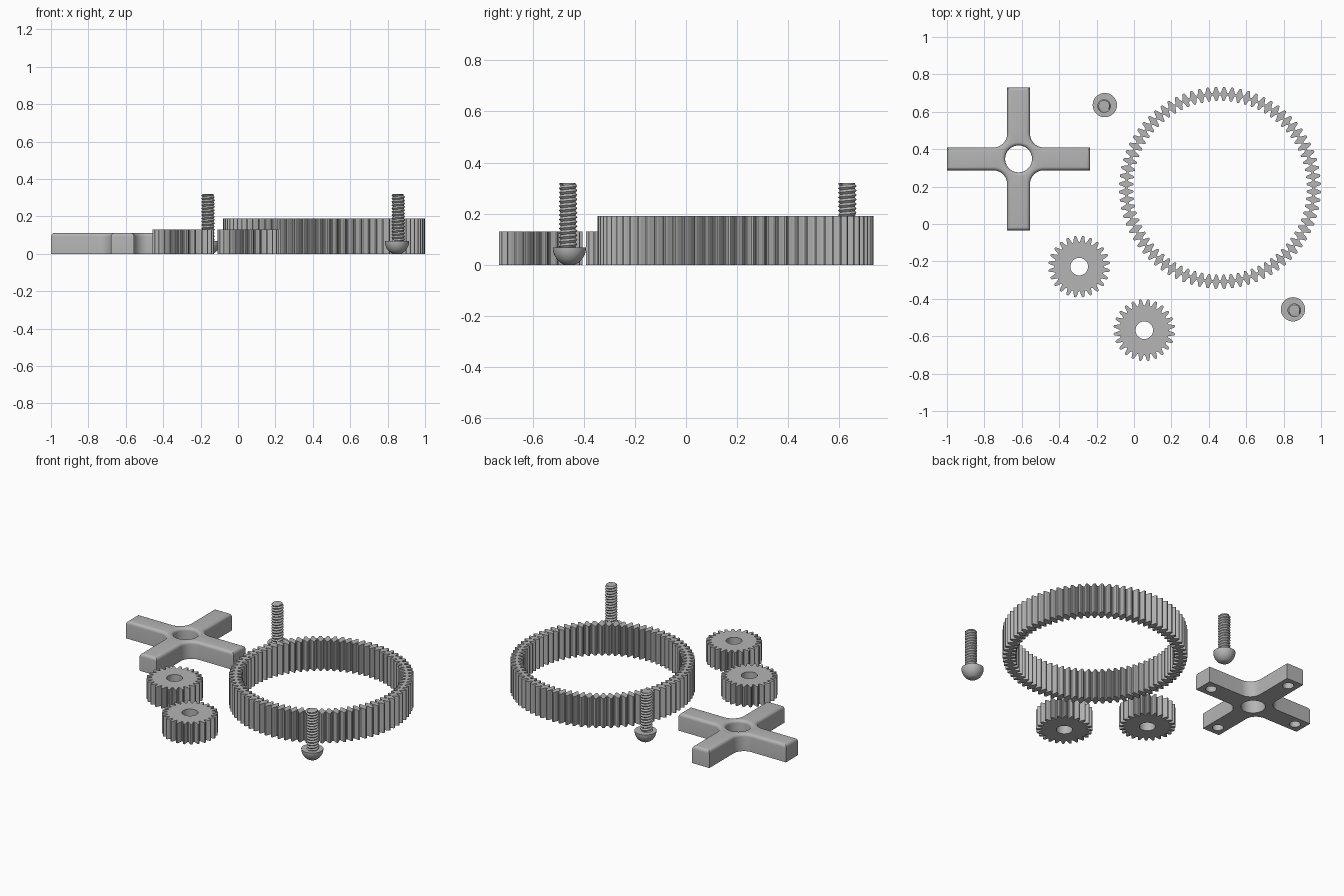
import bpy, bmesh
from math import sin, cos, pi, radians
from mathutils import Vector

if "Cube" in bpy.data.objects:
    bpy.data.objects.remove(bpy.data.objects["Cube"])

grey = bpy.data.materials.new("machined grey")
grey.use_nodes = True
grey.diffuse_color = (0.46, 0.46, 0.46, 1)
grey.node_tree.nodes["Principled BSDF"].inputs["Base Color"].default_value = grey.diffuse_color


def finish(bm, name, location, angle=30):
    bmesh.ops.recalc_face_normals(bm, faces=bm.faces)
    mesh = bpy.data.meshes.new(name)
    bm.to_mesh(mesh)
    bm.free()
    obj = bpy.data.objects.new(name, mesh)
    obj.location = location
    mesh.materials.append(grey)
    bpy.context.collection.objects.link(obj)
    bpy.ops.object.select_all(action='DESELECT')
    obj.select_set(True)
    bpy.context.view_layer.objects.active = obj
    bpy.ops.object.shade_smooth_by_angle(angle=radians(angle))
    return obj


def polar(r, a):
    return Vector((r * cos(a), r * sin(a)))


def inset(points, d):
    """Move each corner of a loop to its left by d, keeping edges parallel."""
    out = []
    for i, p in enumerate(points):
        a = (p - points[i - 1]).normalized()
        b = (points[(i + 1) % len(points)] - p).normalized()
        n1, n2 = Vector((-a.y, a.x)), Vector((-b.y, b.x))
        out.append(p + (n1 + n2) * d / (1 + n1.dot(n2)))
    return out


def circle(r, n=40, centre=Vector((0, 0))):
    """Clockwise loop, used for holes."""
    return [centre + polar(r, -2 * pi * i / n) for i in range(n)]


def toothed(n, root, tip):
    """Counterclockwise outline of n rounded teeth."""
    shape = ((0, 0), (0.1, 0.05), (0.19, 0.3), (0.26, 0.6),
             (0.34, 0.9), (0.42, 1), (0.58, 1), (0.66, 0.9),
             (0.74, 0.6), (0.81, 0.3), (0.9, 0.05))
    return [polar(root + (tip - root) * h, 2 * pi * (k + f) / n)
            for k in range(n) for f, h in shape]


def rounded(height, r, steps=5):
    """Wall layers (inset, z) ending in a rounded top edge."""
    arc = [(r - r * cos(i * pi / 2 / steps), height - r + r * sin(i * pi / 2 / steps))
           for i in range(steps + 1)]
    return [(0, 0)] + arc


def prism(name, location, walls, pockets=()):
    """Solid between flat caps, bounded by wall loops; pockets are blind holes."""
    bm = bmesh.new()
    bottom, top = [], []

    def ring_edges(ring):
        return [bm.edges.get((ring[i - 1], ring[i])) for i in range(len(ring))]

    for n, (points, layers) in enumerate(list(walls) + list(pockets)):
        rings = [[bm.verts.new((p.x, p.y, z)) for p in inset(points, d)] for d, z in layers]
        for lo, hi in zip(rings, rings[1:]):
            for i in range(len(points)):
                bm.faces.new((lo[i - 1], lo[i], hi[i], hi[i - 1]))
        bottom += ring_edges(rings[0])
        if n < len(walls):
            top += ring_edges(rings[-1])
        else:
            bm.faces.new(rings[-1])
    for edges, z in ((bottom, -1), (top, 1)):
        bmesh.ops.triangle_fill(bm, edges=edges, use_beauty=True, normal=(0, 0, z))
    return finish(bm, name, location)


# Ring gear with teeth inside and outside
height = [(0, 0), (0, 0.19)]
prism("ring_gear", (0.46, 0.193, 0),
      [(toothed(76, 0.508, 0.54), height), (toothed(76, 0.495, 0.464)[::-1], height)])

# Small gears with a plain bore
height = [(0, 0), (0, 0.13)]
for name, x, y in (("small_gear_rear", -0.293, -0.228), ("small_gear_front", 0.055, -0.568)):
    prism(name, (x, y, 0), [(toothed(24, 0.131, 0.165), height), (circle(0.047), height)])

# Four-armed carrier: filleted outline, centre bore, blind holes under the arm ends
length, half, fillet = 0.383, 0.061, 0.135
outline, pockets = [], []
for k in range(4):
    turn = [Vector((length, -half)), Vector((length, half))]
    turn += [Vector((fillet, fillet)) + polar(fillet - half, -pi / 2 - i * pi / 20)
             for i in range(11)]
    for p in turn:
        for _ in range(k):
            p = Vector((-p.y, p.x))
        outline.append(p)
    pockets.append((circle(0.033, 24, polar(0.32, k * pi / 2)), [(0, 0), (0, 0.07)]))
prism("cross_carrier", (-0.617, 0.348, 0),
      [(outline, rounded(0.112, 0.02)), (circle(0.072), rounded(0.112, 0.018))], pockets)


# Screw: domed head below, helical thread above
def screw_head(name, location):
    bm = bmesh.new()
    r, h, n = 0.065, 0.068, 32
    profile = [(0, 0)] + [(r * sin(a), h - h * cos(a) / cos(0.3))
                          for a in (0.3 + i * (pi / 2 - 0.3) / 9 for i in range(10))]
    profile += [(0, h)]
    verts = [bm.verts.new((x, 0, z)) for x, z in profile]
    edges = [bm.edges.new(pair) for pair in zip(verts, verts[1:])]
    bmesh.ops.spin(bm, geom=verts + edges, cent=(0, 0, 0), axis=(0, 0, 1),
                   angle=2 * pi, steps=n)
    bmesh.ops.remove_doubles(bm, verts=bm.verts, dist=1e-5)
    finish(bm, name, location, 40)


def screw_thread(name, location, z0=0.05, z1=0.32, pitch=0.0175, n=28):
    bm = bmesh.new()
    rows = 2 * int((z1 - z0) / pitch + 3)
    grid = []
    for j in range(n + 1):
        column = []
        for i in range(rows):
            z = z0 + (i / 2 - 1 + j / n) * pitch
            r = 0.036 if i % 2 and z0 < z < z1 else 0.029
            p = polar(r, 2 * pi * j / n)
            column.append(bm.verts.new((p.x, p.y, min(max(z, z0), z1))))
        grid.append(column)
    for a, b in zip(grid, grid[1:]):
        for i in range(rows - 1):
            bm.faces.new((a[i], b[i], b[i + 1], a[i + 1]))
    bmesh.ops.remove_doubles(bm, verts=bm.verts, dist=1e-5)
    for z in (z0, z1):
        rim = [e for e in bm.edges if all(abs(v.co.z - z) < 1e-5 for v in e.verts)]
        bmesh.ops.holes_fill(bm, edges=rim, sides=0)
    finish(bm, name, location)


for side, x, y in (("rear", -0.156, 0.636), ("front", 0.85, -0.456)):
    screw_head(side + "_screw_head", (x, y, 0))
    screw_thread(side + "_screw_thread", (x - 0.004 if side == "rear" else x + 0.007, y - 0.005, 0))
